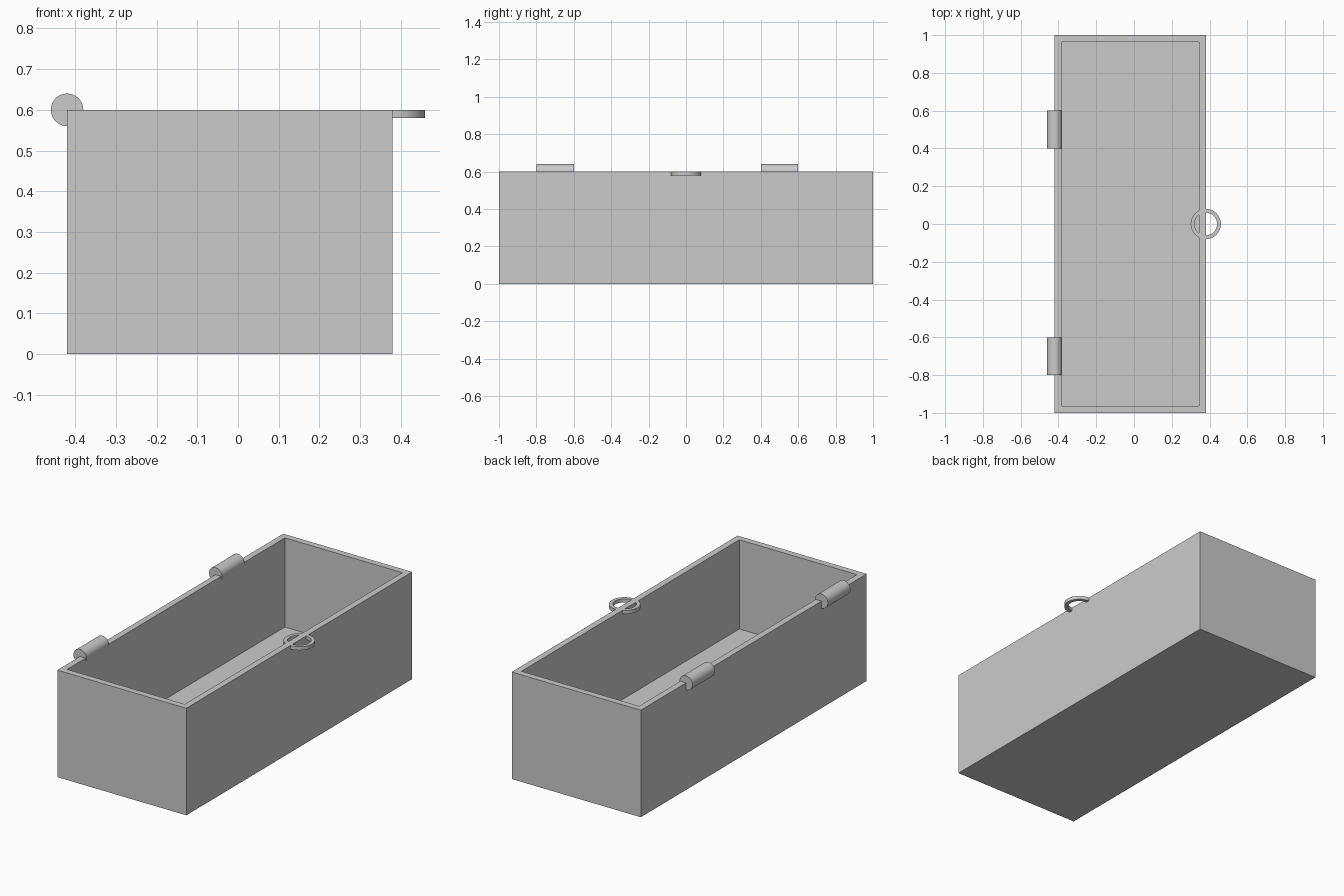
import bpy, bmesh, math

if "Cube" in bpy.data.objects:
    bpy.data.objects.remove(bpy.data.objects["Cube"])

X0, X1, Y, H = -0.42, 0.38, 1.0, 0.6
WALL, FLOOR = 0.05, 0.1


def finish(name, bm, smooth=False):
    bmesh.ops.recalc_face_normals(bm, faces=bm.faces)
    mesh = bpy.data.meshes.new(name)
    bm.to_mesh(mesh)
    bm.free()
    obj = bpy.data.objects.new(name, mesh)
    bpy.context.collection.objects.link(obj)
    if smooth:
        bpy.ops.object.select_all(action='DESELECT')
        obj.select_set(True)
        bpy.context.view_layer.objects.active = obj
        bpy.ops.object.shade_smooth_by_angle(angle=math.radians(30))
    return obj


# Open box: inset the top face for the rim, then push it down to the floor
bm = bmesh.new()
bmesh.ops.create_cube(bm, size=1)
for v in bm.verts:
    v.co = ((X0 + X1) / 2 + v.co.x * (X1 - X0), v.co.y * 2 * Y, (v.co.z + 0.5) * H)
bm.normal_update()
top = max(bm.faces, key=lambda f: f.calc_center_median().z)
bmesh.ops.inset_region(bm, faces=[top], thickness=WALL)
ext = bmesh.ops.extrude_face_region(bm, geom=[top])
if top.is_valid:
    bmesh.ops.delete(bm, geom=[top], context='FACES_ONLY')
for v in ext["geom"]:
    if isinstance(v, bmesh.types.BMVert):
        v.co.z = FLOOR
finish("box_body", bm)

# Hinge barrels lying along the left rim edge
for name, y in (("hinge_front", -0.7), ("hinge_back", 0.5)):
    bm = bmesh.new()
    bmesh.ops.create_cone(bm, cap_ends=True, segments=32, radius1=0.04, radius2=0.04, depth=0.2)
    for v in bm.verts:
        v.co = (X0 + v.co.x, y + v.co.z, H + v.co.y)
    finish(name, bm, True)

# Flat pull ring: a rectangular section spun around its axis
bm = bmesh.new()
section = [(0.06, 0.58), (0.08, 0.58), (0.08, 0.6), (0.06, 0.6)]
verts = [bm.verts.new((X1 + r, 0, z)) for r, z in section]
edges = [bm.edges.new((verts[i], verts[(i + 1) % 4])) for i in range(4)]
bmesh.ops.spin(bm, geom=verts + edges, cent=(X1, 0, 0), axis=(0, 0, 1),
               angle=math.tau, steps=32)
bmesh.ops.remove_doubles(bm, verts=bm.verts, dist=1e-4)
finish("pull_ring", bm, True)
